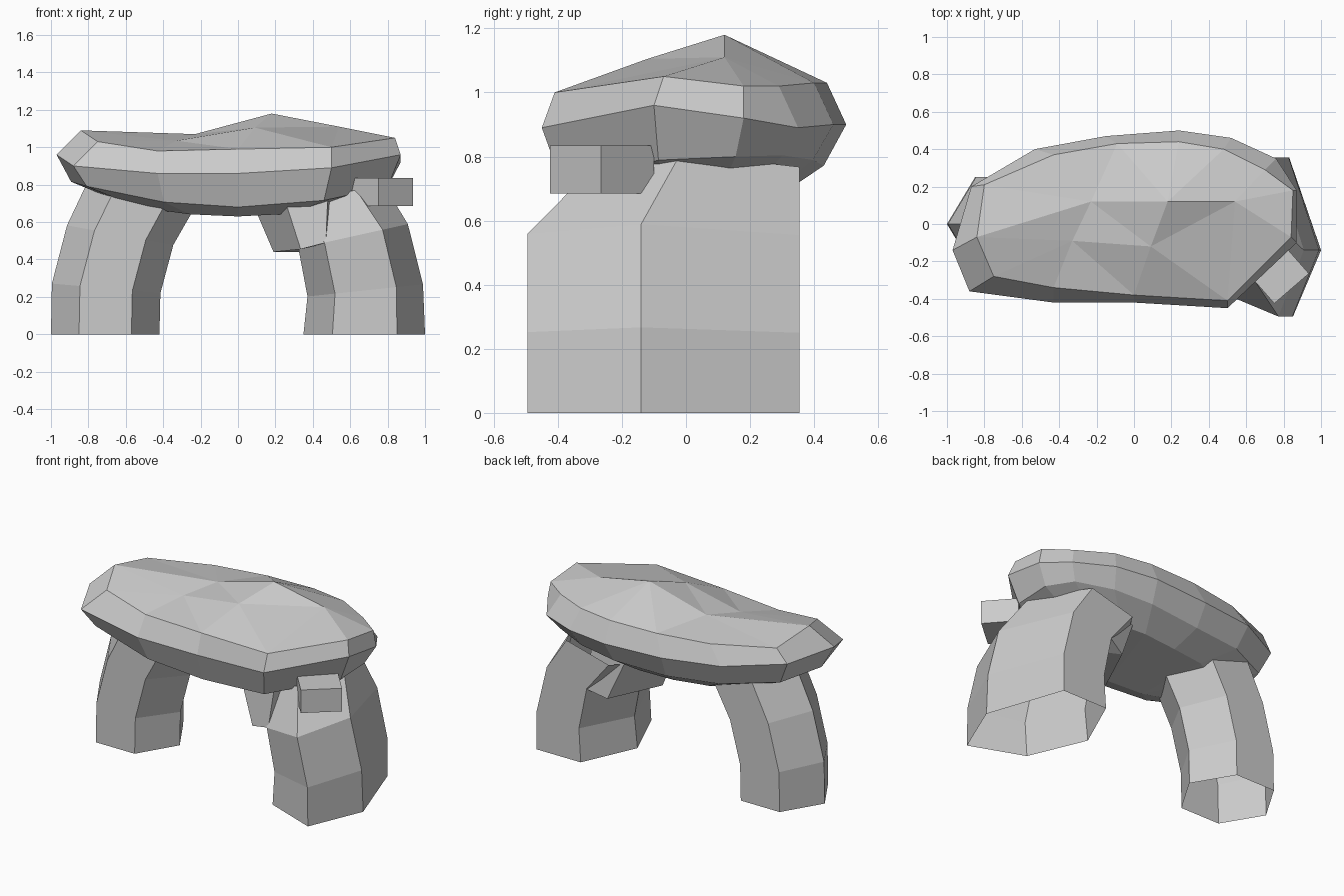
import bpy
import bmesh
from mathutils import Vector
from mathutils.geometry import delaunay_2d_cdt

default_cube = bpy.data.objects.get("Cube")
if default_cube:
    bpy.data.objects.remove(default_cube, do_unlink=True)

# Single grey stone colour
stone = bpy.data.materials.new("grey stone")
stone.use_nodes = True
stone_colour = (0.6, 0.6, 0.6, 1)
stone.diffuse_color = stone_colour
stone.node_tree.nodes["Principled BSDF"].inputs["Base Color"].default_value = stone_colour


def finish(bm, name):
    """Turn a bmesh into a flat shaded stone object."""
    bmesh.ops.recalc_face_normals(bm, faces=bm.faces[:])
    mesh = bpy.data.meshes.new(name)
    bm.to_mesh(mesh)
    bm.free()
    mesh.materials.append(stone)
    stone_object = bpy.data.objects.new(name, mesh)
    bpy.context.scene.collection.objects.link(stone_object)
    return stone_object


def loft(bm, rings):
    """Skin a stack of equally long rings and return their vertices."""
    stack = [[bm.verts.new(point) for point in ring] for ring in rings]
    for lower, upper in zip(stack, stack[1:]):
        count = len(lower)
        for i in range(count):
            j = (i + 1) % count
            bm.faces.new((lower[i], lower[j], upper[j], upper[i]))
    return stack


def closed_loft(name, rings):
    bm = bmesh.new()
    stack = loft(bm, rings)
    caps = [bm.faces.new(stack[0][::-1]), bm.faces.new(stack[-1])]
    bmesh.ops.triangulate(bm, faces=caps)
    return finish(bm, name)


def bent_leg(name, footprint, sections, back):
    """Sweep a six sided footprint, open underneath, through tilted sections."""
    rings = []
    for centre, height, tilt, width, depth in sections:
        rings.append([(centre + x * width, back + (y - back) * depth,
                       height + tilt * x) for x, y in footprint])
    bm = bmesh.new()
    loft(bm, rings)
    return finish(bm, name)


# Legs: the thin one and the broad one, both leaning inward
thin_foot = [(-0.29, 0), (-0.14, -0.25), (0.14, -0.25),
             (0.29, 0), (0.14, 0.25), (-0.14, 0.25)]
thin_sections = [(-0.71, 0, 0, 1, 1), (-0.705, 0.245, -0.09, 1, 1),
                 (-0.63, 0.53, -0.18, 0.98, 1), (-0.49, 0.8, -0.27, 0.98, 1)]
bent_leg("right_leg", thin_foot, thin_sections, 0)

broad_foot = [(-0.33, 0), (-0.175, -0.365), (0.17, -0.495),
              (0.32, -0.14), (0.15, 0.355), (-0.17, 0.355)]
broad_sections = [(0.68, 0, 0, 1, 1), (0.685, 0.235, 0.1, 0.95, 1),
                  (0.62, 0.525, 0.2, 0.9, 1), (0.47, 0.73, 0.25, 0.95, 0.75)]
bent_leg("left_leg", broad_foot, broad_sections, 0.355)

# Stub of stone reaching inward from the broad leg
stub_bottom = [(0.335, -0.33, 0.455), (0.19, -0.03, 0.44), (0.35, 0.31, 0.44),
               (0.48, 0.355, 0.49), (0.55, 0.1, 0.5), (0.47, -0.36, 0.49)]
stub_top = [(0.26, -0.32, 0.69), (0.1, -0.03, 0.65), (0.24, 0.28, 0.7),
            (0.45, 0.33, 0.75), (0.55, 0.1, 0.75), (0.48, -0.31, 0.74)]
closed_loft("leg_stub", [stub_bottom, stub_top])

# Small square block wedged under the capstone
block_plan = [(0.75, -0.425), (0.935, -0.265), (0.79, -0.1), (0.61, -0.265)]
closed_loft("wedge_block", [[(x, y, z) for x, y in block_plan]
                            for z in (0.685, 0.835)])

# Capstone: widest outline, upper rim, and loose points across the top
girth = [(-0.97, -0.14, 0.96), (-0.88, -0.36, 0.9), (-0.43, -0.42, 0.86),
         (0, -0.42, 0.86), (0.5, -0.45, 0.89), (0.87, -0.1, 0.96),
         (0.87, 0.18, 0.92), (0.76, 0.35, 0.89), (0.52, 0.46, 0.9),
         (0.24, 0.5, 0.9), (-0.15, 0.47, 0.9), (-0.53, 0.4, 0.92),
         (-0.87, 0.2, 0.95)]
rim = [(-0.84, -0.07, 1.09), (-0.75, -0.28, 1.03), (-0.43, -0.34, 0.98),
       (0, -0.38, 0.99), (0.5, -0.41, 1), (0.84, -0.07, 1.05),
       (0.85, 0.18, 1.02), (0.7, 0.29, 1.02), (0.48, 0.4, 1.03),
       (0.24, 0.44, 1.03), (-0.09, 0.43, 1.03), (-0.43, 0.37, 1.03),
       (-0.8, 0.21, 1.04)]
crown = [(-0.33, -0.09, 1.035), (-0.23, 0.12, 1.07), (0.09, -0.12, 1.105),
         (0.18, 0.12, 1.18), (0.54, 0.12, 1.11)]


def underside(scale_x, scale_y, base):
    """Shrink the outline into a shallow bowl that rises towards the back."""
    ring = []
    for x, y, z in girth:
        x, y = x * scale_x, y * scale_y
        ring.append((x, y, base + 0.17 * x ** 2 + 0.45 * max(y, 0) ** 2))
    return ring


bm = bmesh.new()
stack = loft(bm, [underside(0.6, 0.55, 0.63), underside(0.92, 0.86, 0.68),
                  girth, rim])
bottom = bm.faces.new(stack[0][::-1])
bmesh.ops.triangulate(bm, faces=[bottom])

# Facets of the capstone's top, with a ridge running to its raised end
top_verts = stack[-1] + [bm.verts.new(point) for point in crown]
plan = [Vector((v.co.x, v.co.y)) for v in top_verts]
count = len(rim)
creases = [(i, (i + 1) % count) for i in range(count)]
creases += [(0, count + 1), (count, 3)]
result = delaunay_2d_cdt(plan, creases, [], 1, 0.0001)
origin = [source[0] for source in result[3]]
for triangle in result[2]:
    bm.faces.new([top_verts[origin[i]] for i in triangle])
finish(bm, "capstone")
